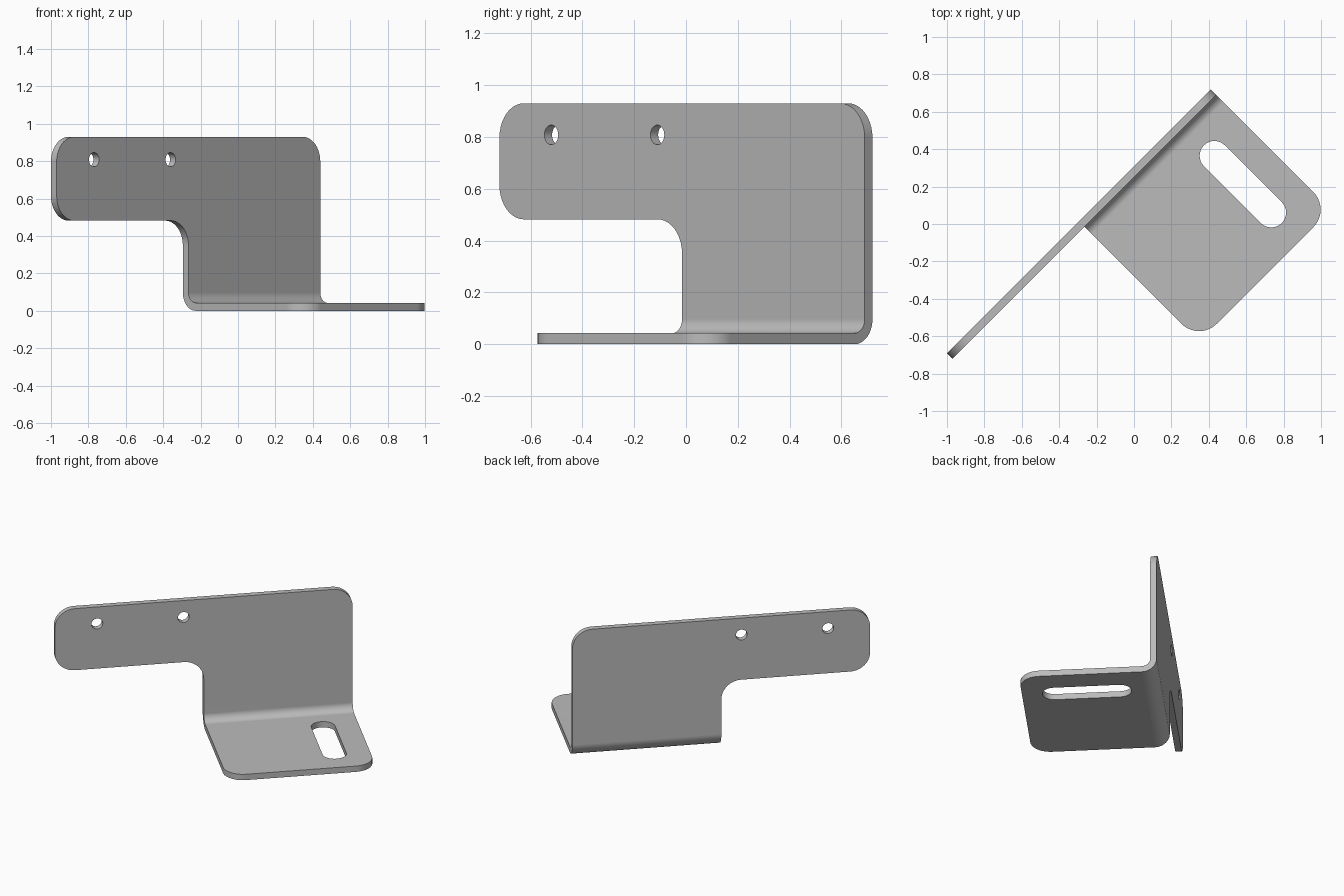
import bpy, bmesh
from math import sin, cos, pi, sqrt
from mathutils import Vector

cube = bpy.data.objects.get("Cube")
if cube:
    bpy.data.objects.remove(cube)

# Sheet metal dimensions; u runs along the plate, n points out along the flange
THICK, BEND_R, BEND_LEN, STEPS = 0.0425, 0.0975, 0.12, 12
CORNER = 0.133
BACK = -0.219
N_BEND = BACK + BEND_R
U_LEFT, U_STEP, U_RIGHT = -1.195, -0.198, 0.799
TOP, ARM, FLANGE_END = 0.93, 0.482, 0.69


def on_plate(u, z):
    """Flat pattern position of a point on the upright plate."""
    return Vector((u, z - BEND_R + BEND_LEN, 0))


def on_flange(u, n):
    """Flat pattern position of a point on the base flange."""
    return Vector((u, N_BEND - n, 0))


def rounded(corners, radius, segs=10):
    """Closed right-angled outline with every corner filleted."""
    pts = []
    for i, p in enumerate(corners):
        a = (corners[i - 1] - p).normalized()
        b = (corners[(i + 1) % len(corners)] - p).normalized()
        for k in range(segs + 1):
            t = k / segs * pi / 2
            pts.append(p + radius * (a * (1 - sin(t)) + b * (1 - cos(t))))
    return pts


def slot(start, end, radius, segs=16):
    """Closed outline with round ends; a circle if both ends coincide."""
    pts = []
    for centre, turn in ((start, 0), (end, pi)):
        for k in range(segs + (start != end)):
            t = turn + k / segs * pi
            pts.append(centre + radius * Vector((cos(t), sin(t), 0)))
    return pts


def fold(v):
    """Fold a flat pattern point into its place on the bracket."""
    u, s, d = v
    if s <= 0:
        n, z = N_BEND - s, d
    elif s >= BEND_LEN:
        n, z = BACK + d, BEND_R + s - BEND_LEN
    else:
        a = s / BEND_LEN * pi / 2
        n, z = N_BEND - (BEND_R - d) * sin(a), BEND_R - (BEND_R - d) * cos(a)
    return Vector(((u + n) / sqrt(2), (u - n) / sqrt(2), z))


# Flat pattern: outer outline, two screw holes and the adjustment slot
outline = rounded([
    on_plate(U_LEFT, TOP), on_plate(U_LEFT, ARM), on_plate(U_STEP, ARM),
    on_flange(U_STEP, FLANGE_END), on_flange(U_RIGHT, FLANGE_END),
    on_plate(U_RIGHT, TOP)], CORNER)
loops = [outline]
for u in (-0.912, -0.333):
    hole = on_plate(u, 0.808)
    loops.append(slot(hole, hole, 0.038))
loops.append(slot(on_flange(0.562, 0.046), on_flange(0.562, 0.476), 0.079))

bm = bmesh.new()
for loop in loops:
    verts = [bm.verts.new(p) for p in loop]
    for i, v in enumerate(verts):
        bm.edges.new((verts[i - 1], v))
bmesh.ops.triangle_fill(bm, edges=bm.edges[:], use_beauty=True, normal=(0, 0, 1))

# Thicken the sheet
result = bmesh.ops.extrude_face_region(bm, geom=bm.faces[:], use_keep_orig=True)
for item in result["geom"]:
    if isinstance(item, bmesh.types.BMVert):
        item.co.z += THICK

# Score the bend lines, then fold
for k in range(STEPS + 1):
    bmesh.ops.bisect_plane(
        bm, geom=bm.verts[:] + bm.edges[:] + bm.faces[:], dist=1e-6,
        plane_co=(0, BEND_LEN * k / STEPS, 0), plane_no=(0, 1, 0))
for v in bm.verts:
    v.co = fold(v.co)
bmesh.ops.recalc_face_normals(bm, faces=bm.faces[:])

mesh = bpy.data.meshes.new("bracket")
bm.to_mesh(mesh)
bm.free()
bracket = bpy.data.objects.new("bracket", mesh)
bpy.context.collection.objects.link(bracket)

# Plain grey metal
steel = bpy.data.materials.new("grey_metal")
steel.use_nodes = True
colour = (0.5, 0.5, 0.5, 1)
steel.diffuse_color = colour
steel.node_tree.nodes["Principled BSDF"].inputs["Base Color"].default_value = colour
mesh.materials.append(steel)

# Smooth bend and corners, crisp sheet edges
bpy.ops.object.select_all(action="DESELECT")
bracket.select_set(True)
bpy.context.view_layer.objects.active = bracket
bpy.ops.object.shade_smooth_by_angle()
weighted = bracket.modifiers.new("flat_face_normals", "WEIGHTED_NORMAL")
weighted.keep_sharp = True
